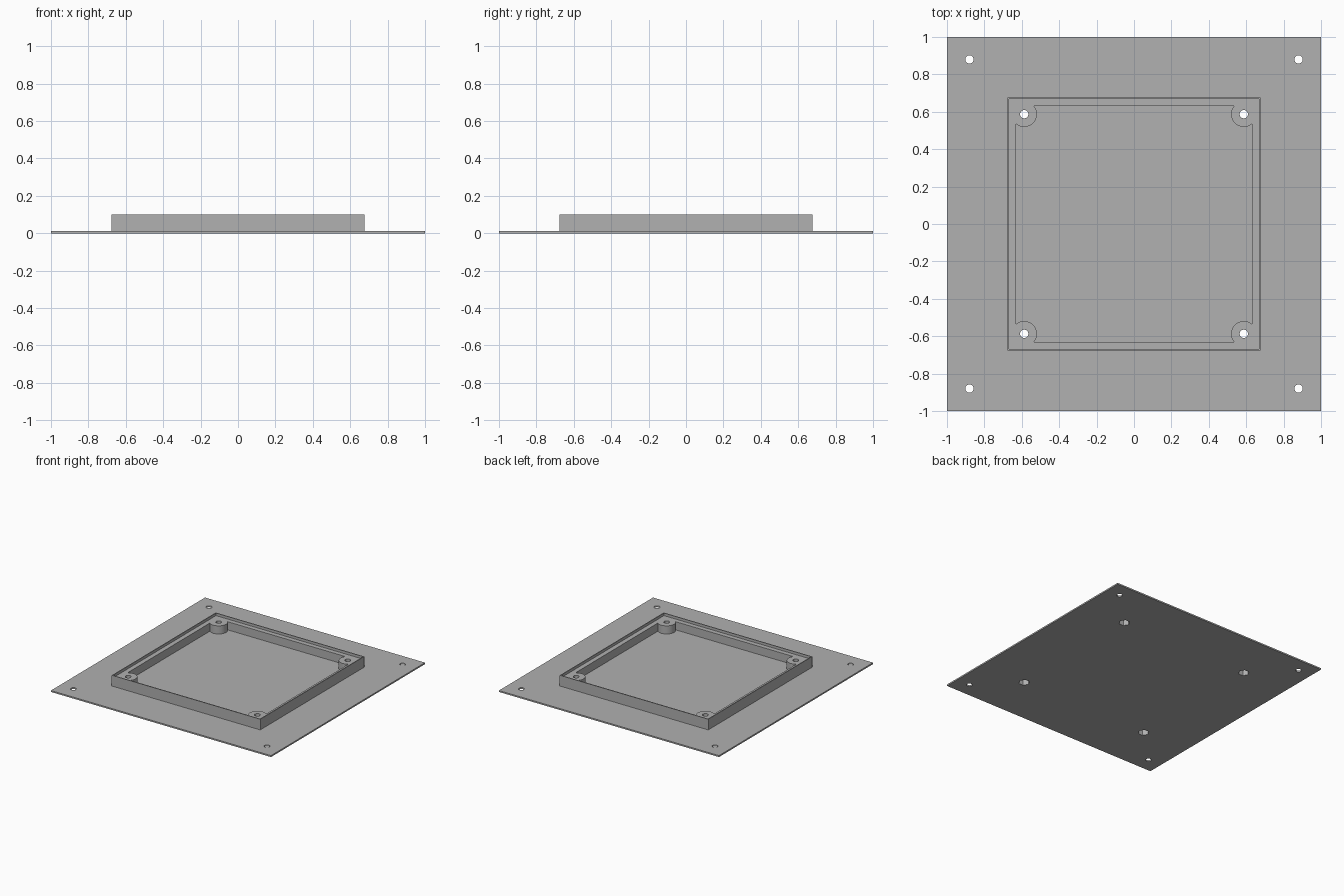
import bpy, bmesh, math

if "Cube" in bpy.data.objects:
    bpy.data.objects.remove(bpy.data.objects["Cube"])

PLATE_TOP, LEDGE, RIM = 0.012, 0.079, 0.10
BOSS, BOSS_R, INNER = 0.587, 0.068, 0.63

grey = bpy.data.materials.new("grey plastic")
grey.diffuse_color = (0.44, 0.44, 0.44, 1)
grey.use_nodes = True
grey.node_tree.nodes["Principled BSDF"].inputs["Base Color"].default_value = grey.diffuse_color


def prism(name, outline, z0, z1):
    """Closed solid made by extruding an anticlockwise outline."""
    bm = bmesh.new()
    base = bm.faces.new([bm.verts.new((x, y, z0)) for x, y in outline])
    top = bmesh.ops.extrude_face_region(bm, geom=[base])["geom"]
    verts = [g for g in top if isinstance(g, bmesh.types.BMVert)]
    bmesh.ops.translate(bm, verts=verts, vec=(0, 0, z1 - z0))
    bmesh.ops.recalc_face_normals(bm, faces=bm.faces)
    mesh = bpy.data.meshes.new(name)
    bm.to_mesh(mesh)
    bm.free()
    mesh.materials.append(grey)
    obj = bpy.data.objects.new(name, mesh)
    bpy.context.collection.objects.link(obj)
    return obj


def square(h):
    return [(-h, -h), (h, -h), (h, h), (-h, h)]


def ring(cx, cy, r, n):
    return [(cx + r * math.cos(2 * math.pi * i / n),
             cy + r * math.sin(2 * math.pi * i / n)) for i in range(n)]


def combine(target, tool, operation):
    """Apply a boolean and discard the tool."""
    mod = target.modifiers.new(tool.name, "BOOLEAN")
    mod.object, mod.operation, mod.solver = tool, operation, "EXACT"
    bpy.context.view_layer.objects.active = target
    bpy.ops.object.modifier_apply(modifier=mod.name)
    bpy.data.objects.remove(tool)


def cavity_outline():
    """Square opening whose corners are bitten by the round screw bosses."""
    d = math.acos((INNER - BOSS) / BOSS_R)
    start, end = 2 * math.pi - d, math.pi / 2 + d
    pts = []
    for k in range(4):
        c, s = round(math.cos(k * math.pi / 2)), round(math.sin(k * math.pi / 2))
        for i in range(17):
            a = start + (end - start) * i / 16
            x, y = BOSS + BOSS_R * math.cos(a), BOSS + BOSS_R * math.sin(a)
            pts.append((c * x - s * y, s * x + c * y))
    return pts


# Base plate with the raised square frame
body = prism("mounting_plate", square(1.0), 0, PLATE_TOP)
combine(body, prism("frame", square(0.675), 0, RIM), "UNION")

# Thin rim around a ledge, then the open cavity with corner bosses
combine(body, prism("rim_recess", square(0.668), LEDGE, 0.2), "DIFFERENCE")
combine(body, prism("cavity", cavity_outline(), PLATE_TOP, 0.2), "DIFFERENCE")

# Screw holes in plate corners and bosses, with nut pockets underneath
for sx in (-1, 1):
    for sy in (-1, 1):
        for p in (0.88, BOSS):
            hole = prism("screw_hole", ring(sx * p, sy * p, 0.022, 32), -0.1, 0.2)
            combine(body, hole, "DIFFERENCE")
        nut = prism("nut_pocket", ring(sx * BOSS, sy * BOSS, 0.042, 6), -0.1, 0.045)
        combine(body, nut, "DIFFERENCE")

# Smooth the round walls, keep the edges crisp
bpy.ops.object.select_all(action="DESELECT")
body.select_set(True)
bpy.context.view_layer.objects.active = body
bpy.ops.object.shade_smooth_by_angle(angle=math.radians(30))
